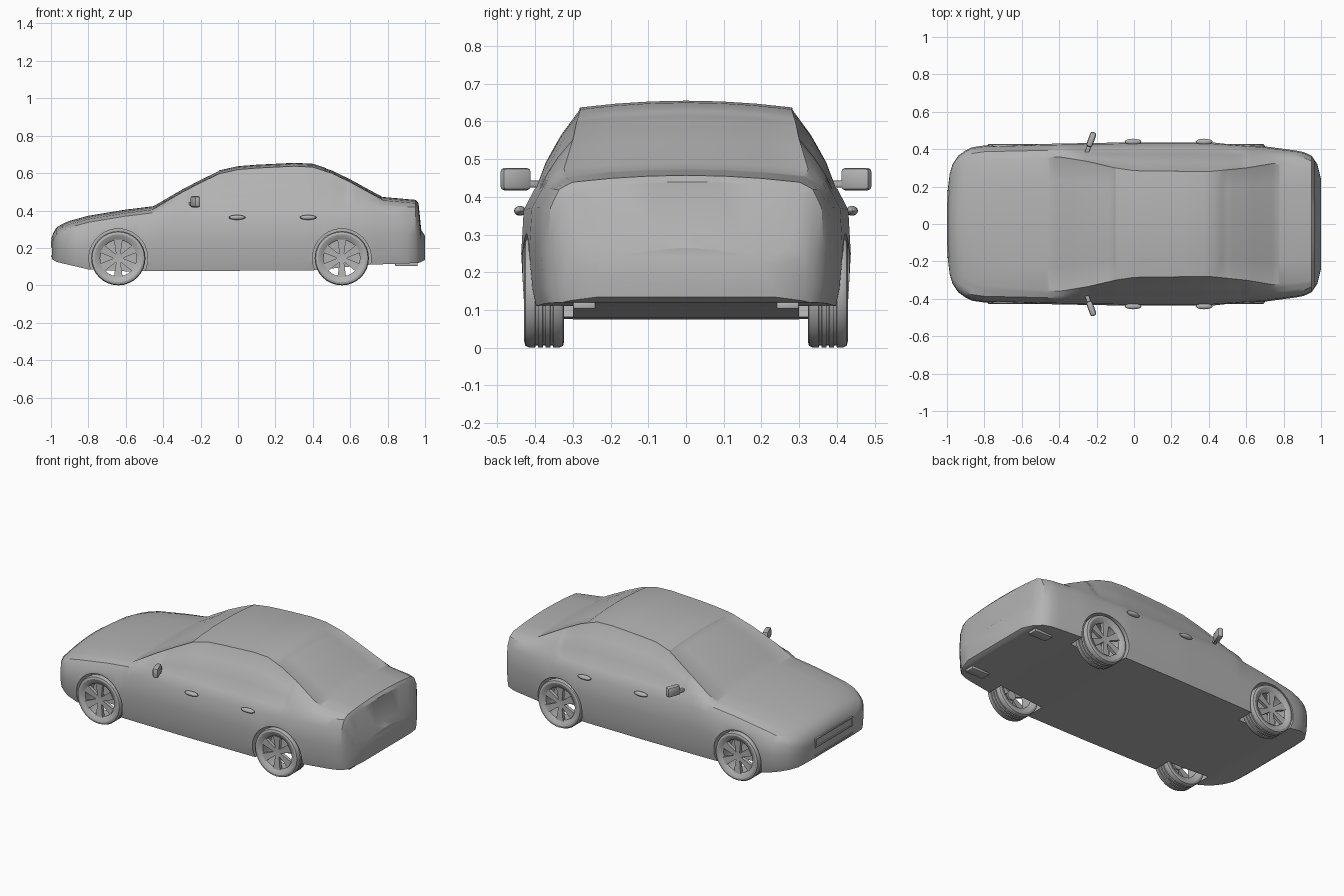
import bpy, bmesh, math
from mathutils import Matrix, Vector

if "Cube" in bpy.data.objects:
    bpy.data.objects.remove(bpy.data.objects["Cube"])

paint = bpy.data.materials.new("plain grey")
paint.use_nodes = True
paint.diffuse_color = (0.45, 0.45, 0.45, 1)
paint.node_tree.nodes["Principled BSDF"].inputs["Base Color"].default_value = paint.diffuse_color


def finish(name, bm, angle=32):
    """Turn a bmesh into a smooth-shaded object."""
    bmesh.ops.recalc_face_normals(bm, faces=bm.faces[:])
    mesh = bpy.data.meshes.new(name)
    bm.to_mesh(mesh)
    bm.free()
    mesh.materials.append(paint)
    mesh.shade_smooth()
    mesh.set_sharp_from_angle(angle=math.radians(angle))
    obj = bpy.data.objects.new(name, mesh)
    bpy.context.collection.objects.link(obj)
    return obj


def box(name, size, loc, turn=0, bevel=0.004):
    bm = bmesh.new()
    bmesh.ops.create_cube(bm, size=1, matrix=Matrix.Diagonal((*size, 1)))
    bmesh.ops.bevel(bm, geom=bm.edges[:], offset=bevel, segments=2, affect='EDGES', profile=0.5)
    obj = finish(name, bm)
    obj.location = loc
    obj.rotation_euler.z = turn
    return obj


def disc(bm, radius, depth, loc, segments=32):
    """Cylinder lying along the y axis."""
    place = Matrix.Translation(loc) @ Matrix.Rotation(math.pi / 2, 4, 'X')
    bmesh.ops.create_cone(bm, cap_ends=True, segments=segments, radius1=radius,
                          radius2=radius, depth=depth, matrix=place)


def sample(keys, x):
    """Straight interpolation through (x, value) keys."""
    for (a, u), (b, v) in zip(keys, keys[1:]):
        if x <= b:
            return u + (v - u) * (x - a) / (b - a)
    return keys[-1][1]


# Body lines along the length: centre top, floor, half width, roof half width
top = [(-.994, .265), (-.985, .285), (-.97, .31), (-.94, .328), (-.9, .345), (-.8, .372),
       (-.6, .405), (-.46, .422), (-.3, .515), (-.2, .567), (-.1, .615), (0, .637),
       (.1, .645), (.3, .655), (.4, .65), (.5, .618), (.6, .57), (.7, .515), (.78, .472),
       (.95, .457), (.965, .44), (.98, .295), (1, .265)]
floor = [(-.994, .14), (-.97, .125), (-.8, .085), (-.6, .075), (.4, .08), (.7, .11),
         (.97, .12), (1, .135)]
width = [(-.994, .2), (-.985, .27), (-.97, .32), (-.94, .365), (-.88, .408), (-.8, .42),
         (-.4, .43), (0, .437), (.4, .437), (.7, .415), (.9, .388), (.95, .365),
         (.98, .32), (1, .24)]
roof = [(-.994, .15), (-.94, .27), (-.8, .33), (-.4, .36), (-.25, .335), (-.1, .3),
        (0, .285), (.4, .28), (.6, .3), (.75, .325), (.95, .3), (1, .17)]


def section(x):
    """Closed cross-section, from the right sill over the roof to the left sill."""
    zt, zb, w, wr = (sample(k, x) for k in (top, floor, width, roof))
    zs, crown = min(.42, zt - .035), .018
    h, ze = zs - zb, zt - crown
    half = [(w * .96, zb), (w * .985, zb + h * .15), (w, zb + h * .5),
            (w * .985, zs - h * .16), (w * .92, zs)]
    for t in (1 / 3, 2 / 3):
        half.append((w * .92 + (wr - w * .92) * t + .06 * (ze - zs), zs + (ze - zs) * t))
    half += [(wr * t, zt - crown * t * t) for t in (1, .66, .33)]
    ring = [(-y, z) for y, z in half] + [(0, zt)] + half[::-1]
    return [Vector((x, y, z)) for y, z in ring]


# Body shell
stations = [top[0][0]]
for (a, _), (b, _) in zip(top, top[1:]):
    n = math.ceil((b - a) / .045)
    stations += [a + (b - a) * (i + 1) / n for i in range(n)]
bm = bmesh.new()
rings = [[bm.verts.new(p) for p in section(x)] for x in stations]
count = len(rings[0])
windows = {"windscreen": [], "rear": [], "right": [], "left": []}
for i in range(len(rings) - 1):
    mid = (stations[i] + stations[i + 1]) / 2
    for k in range(count):
        j = (k + 1) % count
        face = bm.faces.new((rings[i][k], rings[i][j], rings[i + 1][j], rings[i + 1][k]))
        if 7 <= k <= 12 and -.46 < mid < -.1:
            windows["windscreen"].append(face)
        elif 7 <= k <= 12 and .45 < mid < .78:
            windows["rear"].append(face)
        elif -.28 < mid < .6 and 4 <= k <= 6:
            windows["right"].append(face)
        elif -.28 < mid < .6 and 13 <= k <= 15:
            windows["left"].append(face)
bm.faces.new(rings[0])
bm.faces.new(rings[-1])
bmesh.ops.recalc_face_normals(bm, faces=bm.faces[:])
# Glass set slightly into its frames
for faces in windows.values():
    bmesh.ops.inset_region(bm, faces=faces, thickness=.008, depth=-.003,
                           use_boundary=True, use_even_offset=True)
body = finish("body", bm)

# Wheel arches cut from the body
axles = (-.64, .555)
hub_z = .145
for x in axles:
    for side in (-1, 1):
        bm = bmesh.new()
        disc(bm, .157, .24, (x, side * .42, hub_z), 40)
        cutter = finish("arch_cutter", bm)
        cutter.hide_render = True
        mod = body.modifiers.new("arch", 'BOOLEAN')
        mod.operation = 'DIFFERENCE'
        mod.solver = 'EXACT'
        mod.object = cutter
        bpy.context.view_layer.objects.active = body
        bpy.ops.object.modifier_apply(modifier=mod.name)
        bpy.data.objects.remove(cutter)
body.data.set_sharp_from_angle(angle=math.radians(32))

# Tyre: a grooved ring turned about the axle
profile = [(.104, -.045), (.128, -.053), (.14, -.05), (.145, -.04)]
for g in (-.02, 0, .02):
    profile += [(.145, g - .004), (.139, g - .003), (.139, g + .003), (.145, g + .004)]
profile += [(r, -y) for r, y in profile[3::-1]] + [(.097, .038), (.097, -.038)]
bm = bmesh.new()
turns = 32
hoops = []
for i in range(turns):
    a = math.tau * i / turns
    hoops.append([bm.verts.new((r * math.cos(a), y, r * math.sin(a))) for r, y in profile])
for i, hoop in enumerate(hoops):
    after = hoops[(i + 1) % turns]
    for k in range(len(profile)):
        j = (k + 1) % len(profile)
        bm.faces.new((hoop[k], hoop[j], after[j], after[k]))
tyre = finish("tyre", bm)

# Wheel spokes widening towards the rim, with a hub
bm = bmesh.new()
disc(bm, .028, .03, (0, .025, 0), 20)
for i in range(6):
    made = bmesh.ops.create_cube(bm, size=1)["verts"]
    for v in made:
        outer = v.co.x > 0
        v.co = Vector((.1 if outer else .015,
                       (.036 if outer else .03) + v.co.y * .02,
                       v.co.z * (.046 if outer else .022)))
    bmesh.ops.rotate(bm, verts=made, cent=(0, 0, 0),
                     matrix=Matrix.Rotation(math.tau * (i + .5) / 6, 3, 'Y'))
spokes = finish("spokes", bm)

# Four wheels share the same two meshes
for end, x in zip(("front", "rear"), axles):
    for side, label in ((1, "left"), (-1, "right")):
        for part in (tyre, spokes):
            obj = part.copy()
            obj.name = f"{end}_{label}_{part.name}"
            obj.location = (x, side * .376, hub_z)
            obj.rotation_euler.z = 0 if side > 0 else math.pi
            bpy.context.collection.objects.link(obj)
for part in (tyre, spokes):
    bpy.data.objects.remove(part)

# Mirrors, door handles and exhausts on both sides
for side, label in ((1, "left"), (-1, "right")):
    box(f"{label}_mirror", (.034, .082, .06), (-.228, side * .452, .447), -.35 * side, .012)
    box(f"{label}_mirror_stem", (.022, .06, .018), (-.245, side * .403, .434), -.35 * side)
    for place, x in (("front", -.005), ("rear", .375)):
        bm = bmesh.new()
        bmesh.ops.create_uvsphere(bm, u_segments=16, v_segments=8, radius=1,
                                  matrix=Matrix.Diagonal((.045, .016, .013, 1)))
        handle = finish(f"{place}_{label}_handle", bm)
        handle.location = (x, side * .44, .363)
    box(f"{label}_exhaust", (.12, .06, .018), (.9, side * .27, .112))

# Nose trim: grille frame and lower intake lip
for name, z in (("grille_top", .252), ("grille_bottom", .205), ("intake_lip", .155)):
    box(name, (.012, .36, .008), (-.994, 0, z), 0, .002)
for side, label in ((1, "left"), (-1, "right")):
    box(f"{label}_grille_side", (.012, .008, .05), (-.994, side * .177, .228), 0, .002)
